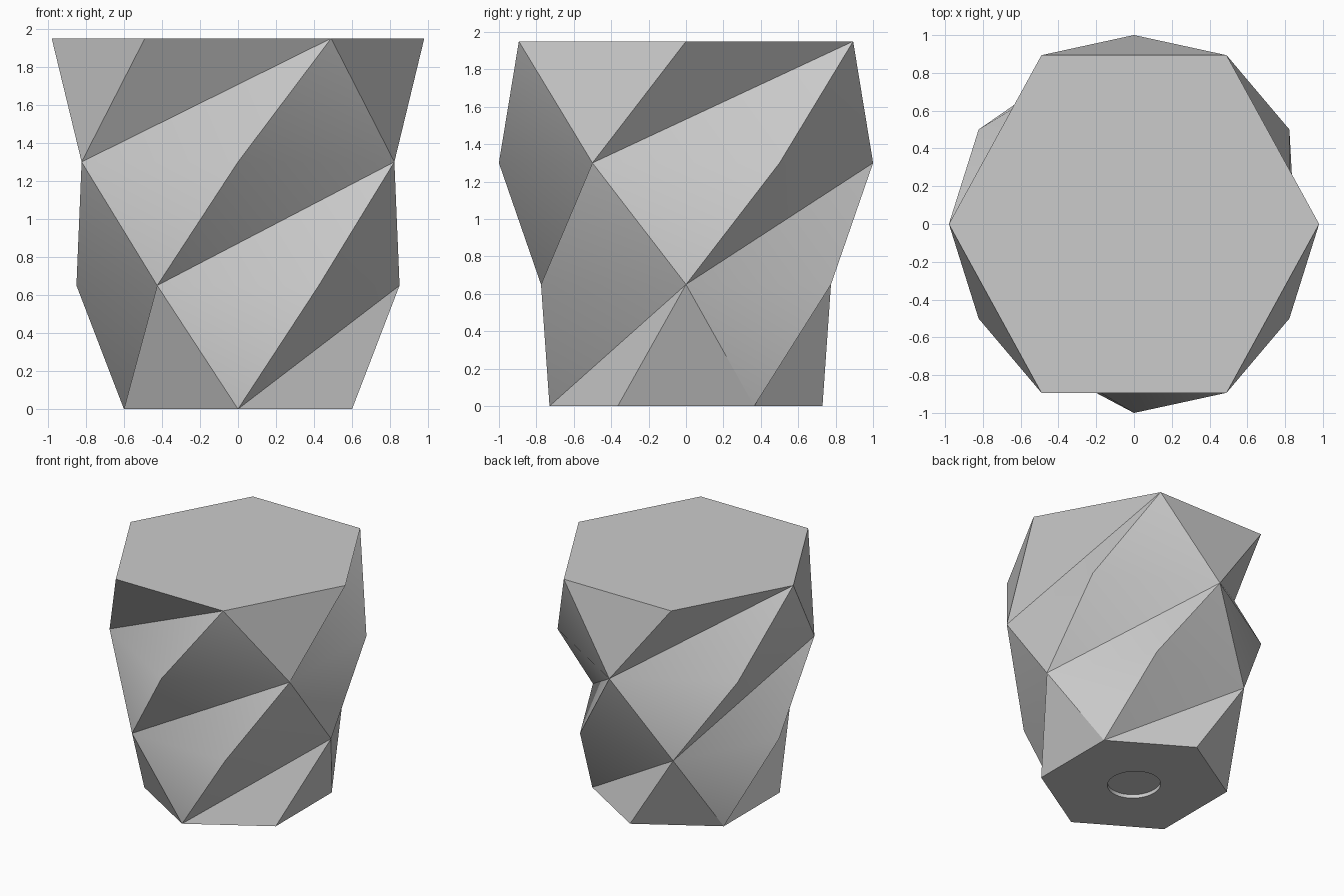
import bpy
import bmesh
from math import sin, cos, radians, pi

cube = bpy.data.objects.get("Cube")
if cube:
    bpy.data.objects.remove(cube, do_unlink=True)

RADII = [0.693, 0.85, 0.95, 0.98]   # hexagon radius at each level
STEP = 0.65                         # height of one twisted band
DEPTH = 1.053                       # the hexagons are slightly longer in y
HOLE_RADIUS, HOLE_DEPTH, HOLE_SIDES = 0.195, 0.03, 48

grey = bpy.data.materials.new("plain grey")
grey.use_nodes = True
grey.diffuse_color = (0.6, 0.6, 0.6, 1)
grey.node_tree.nodes["Principled BSDF"].inputs["Base Color"].default_value = (0.6, 0.6, 0.6, 1)

bm = bmesh.new()


def point(radius, angle, z):
    return bm.verts.new((radius * cos(angle), radius * sin(angle) * DEPTH, z))


# Hexagon rings, each turned by half a side against the one below
rings = []
for level, radius in enumerate(RADII):
    start = 30 if level % 2 == 0 else 0
    rings.append({a: point(radius, radians(a), level * STEP)
                  for a in range(start, 360, 60)})

# Faceted bands: folded-in and bulging panels alternate around the body
for level in range(len(RADII) - 1):
    low, high = rings[level], rings[level + 1]
    for a in low:
        p, q = low[a], low[(a + 60) % 360]
        r, s = high[(a + 90) % 360], high[(a + 30) % 360]
        folded_in = (a - (270 - 30 * level)) % 120 == 0
        if folded_in:
            panels = ((p, q, r), (p, r, s))
        else:
            panels = ((p, q, s), (q, r, s))
        for panel in panels:
            bm.faces.new(panel)

# Flat top
bm.faces.new(list(rings[-1].values()))

# Underside with a shallow round recess
circles = [[point(HOLE_RADIUS, 2 * pi * i / HOLE_SIDES, z) for i in range(HOLE_SIDES)]
           for z in (0, HOLE_DEPTH)]
mouth, floor = circles
for i in range(HOLE_SIDES):
    j = (i + 1) % HOLE_SIDES
    bm.faces.new((mouth[i], mouth[j], floor[j], floor[i]))
bm.faces.new(floor)
corners = list(rings[0].values())
share = HOLE_SIDES // 6
for k in range(6):
    first = share * k + share // 2
    arc = [mouth[(first + i - share // 2 + 4) % HOLE_SIDES] for i in range(share + 1)]
    bm.faces.new([corners[k], corners[(k + 1) % 6]] + arc[::-1])

bmesh.ops.recalc_face_normals(bm, faces=bm.faces[:])
mesh = bpy.data.meshes.new("faceted_pot_body")
bm.to_mesh(mesh)
bm.free()
mesh.materials.append(grey)
pot = bpy.data.objects.new("faceted_pot_body", mesh)
bpy.context.collection.objects.link(pot)

# Smooth only across the shallow creases
bpy.ops.object.select_all(action='DESELECT')
pot.select_set(True)
bpy.context.view_layer.objects.active = pot
bpy.ops.object.shade_smooth_by_angle(angle=radians(30))
